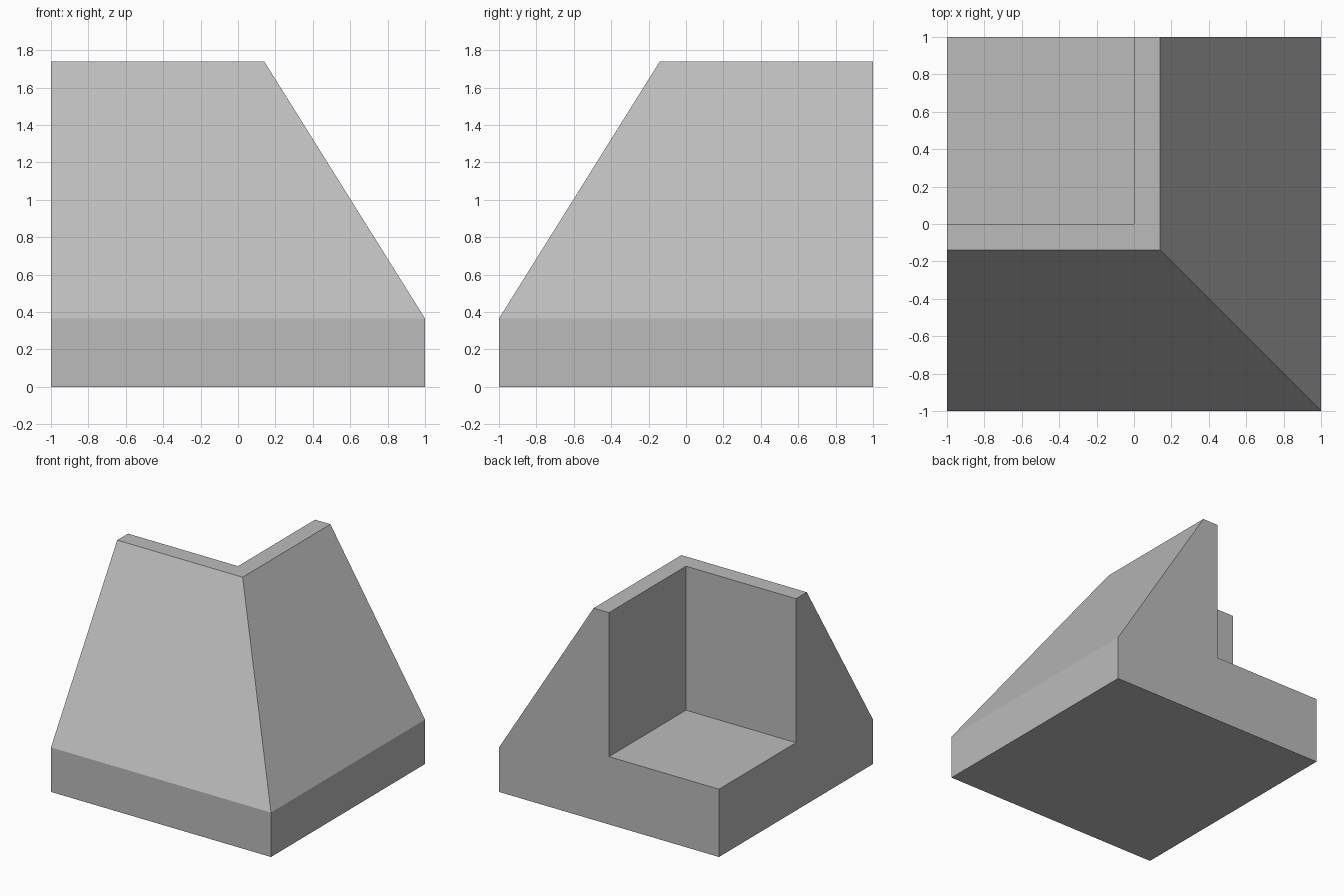
import bpy, bmesh
from mathutils import Vector

if "Cube" in bpy.data.objects:
    bpy.data.objects.remove(bpy.data.objects["Cube"], do_unlink=True)

HEIGHT, RIM, RIDGE, FLOOR = 1.74, 0.365, 0.14, 0.557

grey = bpy.data.materials.new("plain_grey")
grey.use_nodes = True
colour = (0.5, 0.5, 0.5, 1)
grey.diffuse_color = colour
grey.node_tree.nodes["Principled BSDF"].inputs["Base Color"].default_value = colour


def box(bm, low, high):
    for v in bmesh.ops.create_cube(bm, size=1)["verts"]:
        v.co = [l if c < 0 else h for c, l, h in zip(v.co, low, high)]


def make(name, bm):
    bmesh.ops.recalc_face_normals(bm, faces=bm.faces)
    mesh = bpy.data.meshes.new(name)
    bm.to_mesh(mesh)
    bm.free()
    mesh.materials.append(grey)
    obj = bpy.data.objects.new(name, mesh)
    bpy.context.collection.objects.link(obj)
    return obj


# Block with two sloping sides that meet on a diagonal ridge
bm = bmesh.new()
box(bm, (-1, -1, 0), (1, 1, HEIGHT))
run, rise = 1 - RIDGE, HEIGHT - RIM
for side in (Vector((1, 0, 0)), Vector((0, -1, 0))):
    cut = bmesh.ops.bisect_plane(
        bm, geom=bm.verts[:] + bm.edges[:] + bm.faces[:],
        plane_co=side + Vector((0, 0, RIM)),
        plane_no=side * rise + Vector((0, 0, run)), clear_outer=True)
    rim = [e for e in cut["geom_cut"] if isinstance(e, bmesh.types.BMEdge)]
    bmesh.ops.contextual_create(bm, geom=rim)
bmesh.ops.remove_doubles(bm, verts=bm.verts, dist=0.0001)
block = make("corner_block", bm)

# Square recess open to the back and one side
bm = bmesh.new()
box(bm, (-1.5, 0, FLOOR), (0, 1.5, HEIGHT + 0.5))
cutter = make("recess_cutter", bm)
cutter.hide_render = True
cutter.hide_set(True)
cutter.display_type = 'WIRE'
recess = block.modifiers.new("recess", 'BOOLEAN')
recess.operation = 'DIFFERENCE'
recess.solver = 'EXACT'
recess.object = cutter
